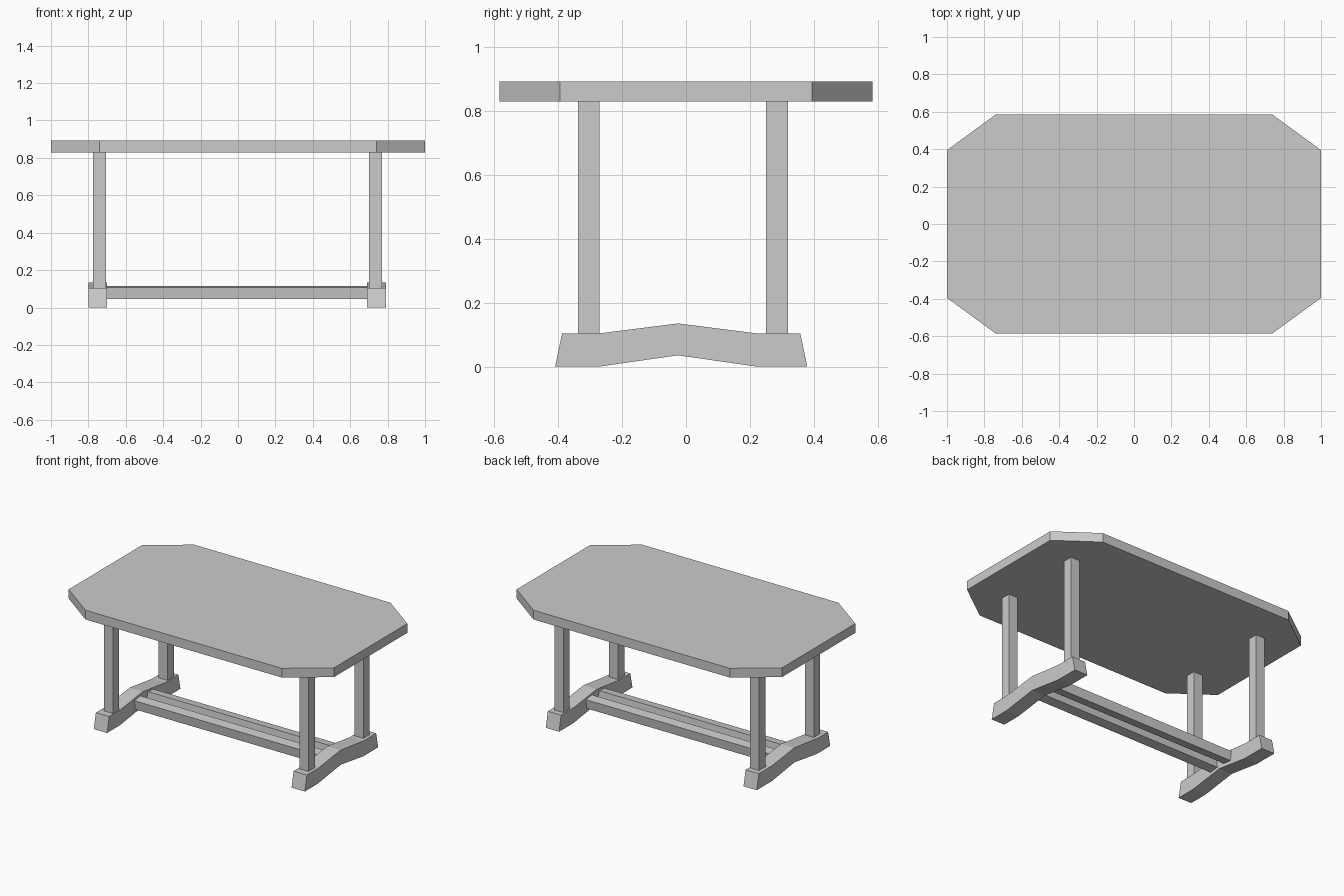
import bpy
import bmesh
from mathutils import Vector

cube = bpy.data.objects.get("Cube")
if cube:
    bpy.data.objects.remove(cube, do_unlink=True)

COLOUR = (0.6, 0.6, 0.6, 1)
grey = bpy.data.materials.new("plain_grey")
grey.use_nodes = True
grey.diffuse_color = COLOUR
grey.node_tree.nodes["Principled BSDF"].inputs["Base Color"].default_value = COLOUR


def prism(name, outline, direction):
    """Extrude a closed outline of 3D points along a direction."""
    bm = bmesh.new()
    face = bm.faces.new([bm.verts.new(p) for p in outline])
    moved = bmesh.ops.extrude_face_region(bm, geom=[face], use_keep_orig=True)
    verts = [v for v in moved["geom"] if isinstance(v, bmesh.types.BMVert)]
    bmesh.ops.translate(bm, verts=verts, vec=Vector(direction))
    bmesh.ops.recalc_face_normals(bm, faces=bm.faces)
    mesh = bpy.data.meshes.new(name)
    bm.to_mesh(mesh)
    bm.free()
    mesh.materials.append(grey)
    obj = bpy.data.objects.new(name, mesh)
    bpy.context.collection.objects.link(obj)
    return obj


TOP_UNDERSIDE, TOP_THICKNESS = 0.83, 0.063
FOOT_HEIGHT = 0.104

# Table top with clipped corners
corner = [(1, 0.395), (0.74, 0.585)]
quarter = corner + [(-x, y) for x, y in reversed(corner)]
outline = quarter + [(-x, -y) for x, y in quarter]
prism("table_top", [(x, y, TOP_UNDERSIDE) for x, y in outline], (0, 0, TOP_THICKNESS))

# Arched feet, each carrying two square legs
foot_profile = [
    (-0.41, 0), (-0.27, 0), (-0.025, 0.035), (0.22, 0), (0.38, 0),
    (0.358, FOOT_HEIGHT), (0.22, FOOT_HEIGHT), (-0.025, 0.135),
    (-0.27, FOOT_HEIGHT), (-0.388, FOOT_HEIGHT),
]
LEG = 0.034
for side, foot_x, leg_x in (("right", -0.75, -0.74), ("left", 0.741, 0.735)):
    prism(f"{side}_foot", [(foot_x - 0.05, y, z) for y, z in foot_profile], (0.1, 0, 0))
    for end, leg_y in (("front", -0.305), ("back", 0.285)):
        square = [(leg_x + i * LEG, leg_y + j * LEG, FOOT_HEIGHT - 0.01)
                  for i, j in ((-1, -1), (1, -1), (1, 1), (-1, 1))]
        prism(f"{end}_{side}_leg", square, (0, 0, TOP_UNDERSIDE - FOOT_HEIGHT + 0.015))

# Two stretcher rails, leaning to follow the slope of the feet
rail_profile = [(0.03, 0.053), (0.095, 0.045), (0.103, 0.108), (0.038, 0.116)]
for name, sign in (("front_rail", -1), ("back_rail", 1)):
    prism(name, [(-0.74, sign * y - 0.012, z) for y, z in rail_profile], (1.47, 0, 0))
